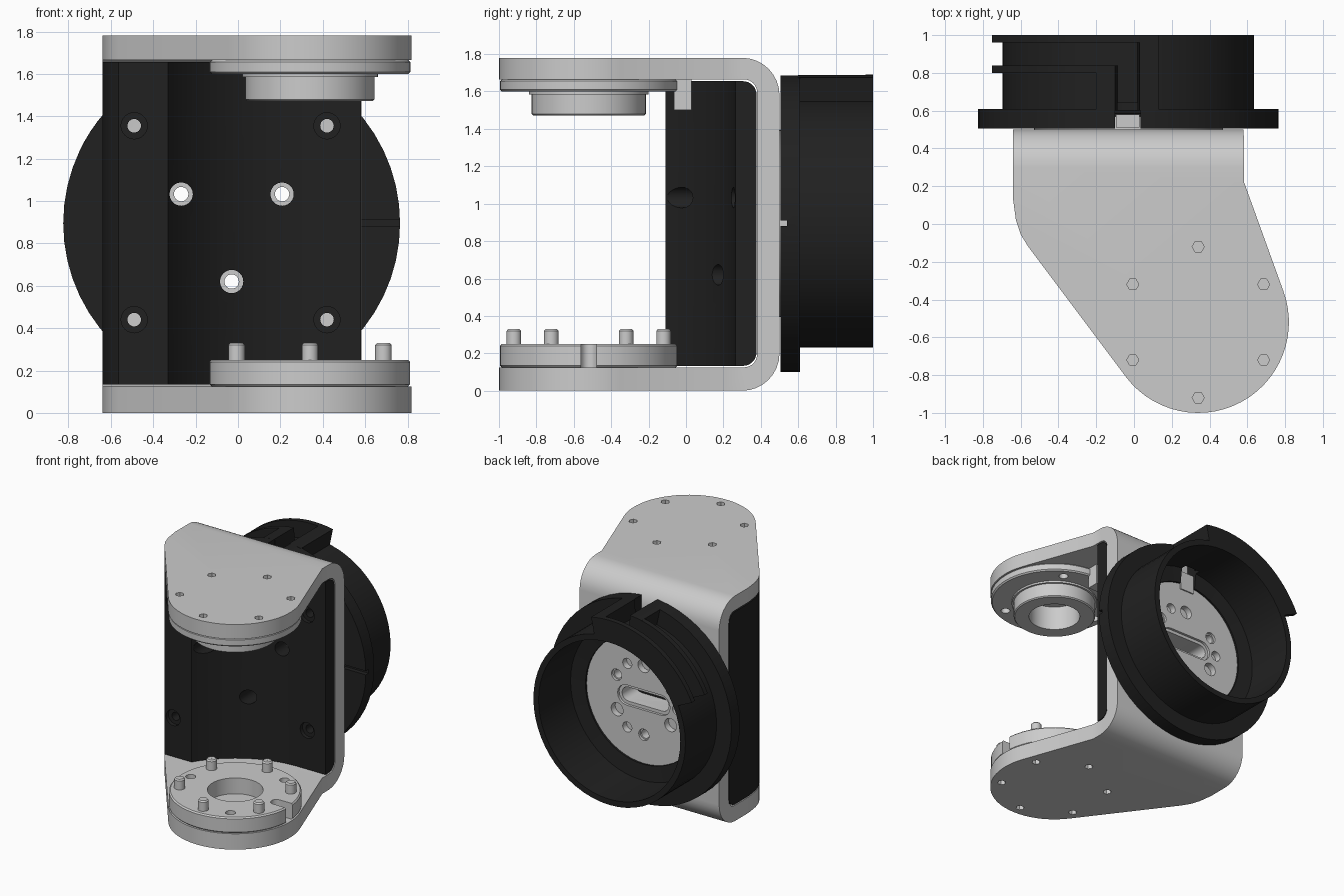
import bpy, bmesh
from math import sin, cos, radians, pi

if "Cube" in bpy.data.objects:
    bpy.data.objects.remove(bpy.data.objects["Cube"])

BLACK = bpy.data.materials.new("black")
BLACK.diffuse_color = (0.015, 0.015, 0.015, 1)
BLACK.use_nodes = True
BLACK.node_tree.nodes["Principled BSDF"].inputs["Base Color"].default_value = BLACK.diffuse_color


def arc(cx, cy, r, a0, a1, n=8):
    return [(cx + r * cos(radians(a0 + (a1 - a0) * i / n)),
             cy + r * sin(radians(a0 + (a1 - a0) * i / n))) for i in range(n + 1)]


def circle(cx, cy, r, n=24):
    return arc(cx, cy, r, 0, 360, n)[:-1]


def place(a, b, h, axis):
    return {'x': (h, a, b), 'y': (a, h, b), 'z': (a, b, h)}[axis]


def finish(name, bm, mat=None):
    bmesh.ops.recalc_face_normals(bm, faces=bm.faces)
    me = bpy.data.meshes.new(name)
    bm.to_mesh(me)
    bm.free()
    ob = bpy.data.objects.new(name, me)
    bpy.context.collection.objects.link(ob)
    if mat:
        me.materials.append(mat)
    return ob


def prism(name, pts, axis, lo, hi, mat=None):
    """Outline extruded along an axis."""
    bm = bmesh.new()
    a = [bm.verts.new(place(p, q, lo, axis)) for p, q in pts]
    b = [bm.verts.new(place(p, q, hi, axis)) for p, q in pts]
    bm.faces.new(a)
    bm.faces.new(b)
    for i in range(len(pts)):
        j = (i + 1) % len(pts)
        bm.faces.new((a[i], a[j], b[j], b[i]))
    return finish(name, bm, mat)


def lathe(name, prof, cx, cy, axis, mat=None, n=56):
    """Closed (radius, height) profile turned around an axis."""
    bm = bmesh.new()
    rings = [[bm.verts.new(place(cx + r * cos(2 * pi * k / n), cy + r * sin(2 * pi * k / n), h, axis))
              for r, h in prof] for k in range(n)]
    m = len(prof)
    for k in range(n):
        p, q = rings[k], rings[(k + 1) % n]
        for i in range(m):
            j = (i + 1) % m
            bm.faces.new((p[i], p[j], q[j], q[i]))
    return finish(name, bm, mat)


def rect(x0, y0, x1, y1):
    return [(x0, y0), (x1, y0), (x1, y1), (x0, y1)]


def boolean(ob, cutter, op='DIFFERENCE'):
    mod = ob.modifiers.new("cut", 'BOOLEAN')
    mod.operation, mod.object, mod.solver = op, cutter, 'EXACT'
    bpy.context.view_layer.objects.active = ob
    bpy.ops.object.modifier_apply(modifier=mod.name)
    bpy.data.objects.remove(cutter)


def cut(ob, pts, axis, lo, hi):
    boolean(ob, prism("cutter", pts, axis, lo, hi))


MX, MY = 0.34, -0.52      # joint axis
DX, DZ = -0.03, 0.895     # rear collar axis


def polar(cx, cy, r, deg):
    return cx + r * cos(radians(deg)), cy + r * sin(radians(deg))


PINS = [polar(MX, MY, 0.4, a) for a in range(30, 360, 60)]
HOLES = [polar(MX, MY, 0.39, a) for a in (60, 180, 300)]
THROUGH = [polar(DX, DZ, 0.275, a) for a in (30, 150, 270)]
SLOT = arc(DX + 0.15, DZ, 0.055, -90, 90) + arc(DX - 0.15, DZ, 0.055, 90, 270)

# U-shaped bracket: side profile limited by the plan outline
side = ([(-1.1, 0)] + arc(0.3, 0.2, 0.2, -90, 0) + arc(0.3, 1.58, 0.2, 0, 90)
        + [(-1.1, 1.78), (-1.1, 1.665)] + arc(0.31, 1.595, 0.07, 90, 0)
        + arc(0.31, 0.195, 0.07, 0, -90) + [(-1.1, 0.125)])
plan = ([(0.58, 0.6), (-0.64, 0.6), (-0.64, 0.13), (-0.625, 0.02), (-0.6, -0.055), (-0.56, -0.12)]
        + arc(MX, MY, 0.48, 217, 380, 28) + [(0.583, 0.22)])
bracket = prism("bracket", side, 'x', -1, 1)
boolean(bracket, prism("cutter", plan, 'z', -0.2, 2), 'INTERSECT')
for x, y in PINS:
    cut(bracket, circle(x, y, 0.032, 6), 'z', 1.73, 1.9)
    cut(bracket, circle(x, y, 0.032, 6), 'z', -0.1, 0.05)
for x, z in THROUGH:
    cut(bracket, circle(x, z, 0.034), 'y', 0.3, 0.6)
cut(bracket, SLOT, 'y', 0.3, 0.6)

# Black concave liner inside the bracket
liner_plan = ([(0.58, 0.378), (-0.64, 0.378), (-0.64, 0.13), (-0.625, 0.02), (-0.6, -0.055), (-0.565, -0.11)]
              + arc(MX, MY, 0.785, 148.5, 90, 20) + [(0.58, 0.265)])
liner = prism("liner", liner_plan, 'z', 0.133, 1.655, BLACK)
inner = ([(-0.5, 0.1)] + arc(0.305, 0.205, 0.072, -90, 0)
         + arc(0.305, 1.583, 0.072, 0, 90) + [(-0.5, 1.7)])
boolean(liner, prism("cutter", inner, 'x', -1, 1), 'INTERSECT')
for x, z in THROUGH:
    cut(liner, circle(x, z, 0.055), 'y', -0.3, 0.5)
for x, face in ((-0.49, -0.11), (0.42, 0.265)):
    for z in (0.44, 1.355):
        cut(liner, circle(x, z, 0.062), 'y', face - 0.1, face + 0.03)
        cut(liner, circle(x, z, 0.032), 'y', face - 0.1, 0.5)

# Lower joint disc with notch, pins and holes
lower = lathe("lower_disc", [(0.2, 0.125), (0.465, 0.125), (0.475, 0.135), (0.475, 0.24),
                             (0.465, 0.25), (0.2, 0.25)], MX, MY, 'z')
cut(lower, arc(0.7, MY, 0.042, 90, 270) + rect(0.9, MY - 0.042, 0.9, MY + 0.042)[1:3], 'z', 0.1, 0.3)
for x, y in HOLES:
    cut(lower, circle(x, y, 0.036), 'z', 0.15, 0.3)
for x, y in PINS:
    lathe("pin", [(0.001, 0.2), (0.039, 0.2), (0.039, 0.32), (0.03, 0.33), (0.001, 0.33)], x, y, 'z', n=20)

# Upper joint disc with stepped boss and key
upper = lathe("upper_disc", [(0.19, 1.665), (0.465, 1.665), (0.475, 1.655), (0.475, 1.61), (0.465, 1.6),
                             (0.32, 1.6), (0.32, 1.585), (0.305, 1.585), (0.305, 1.48),
                             (0.297, 1.472), (0.19, 1.472)], MX, MY, 'z')
for x, y in HOLES:
    cut(upper, circle(x, y, 0.034), 'z', 1.55, 1.64)
prism("upper_key", rect(MX - 0.05, -0.065, MX + 0.05, 0.03), 'z', 1.5, 1.665)

# Grey rear plate with bolt holes, cable slot and locating tab
plate = prism("rear_plate", circle(DX, DZ, 0.5, 56), 'y', 0.499, 0.57)
cut(plate, SLOT, 'y', 0.4, 0.7)
wide = arc(DX + 0.15, DZ, 0.08, -90, 90) + arc(DX - 0.15, DZ, 0.08, 90, 270)
cut(plate, wide, 'y', 0.55, 0.7)
for x, z in THROUGH:
    cut(plate, circle(x, z, 0.034), 'y', 0.4, 0.7)
    cut(plate, circle(x, z, 0.045), 'y', 0.55, 0.7)
for a in (60, 180, 300):
    cut(plate, circle(*polar(DX, DZ, 0.29, a), 0.04), 'y', 0.52, 0.7)
    cut(plate, circle(*polar(DX, DZ, 0.27, a + 30), 0.052), 'y', 0.52, 0.7)
prism("plate_tab", rect(-0.095, DZ + 0.45, 0.03, DZ + 0.6), 'y', 0.51, 0.58)

# Black rear collar: flange and thin tube
collar = lathe("rear_collar", [(0.5, 0.505), (0.795, 0.505), (0.795, 0.61), (0.665, 0.61), (0.665, 1.0),
                               (0.62, 1.0), (0.62, 0.6), (0.5, 0.585)], DX, DZ, 'y', BLACK)
cut(collar, rect(-0.1, 1.3, 0.035, 1.8), 'y', 0.4, 0.64)
cut(collar, rect(0.4, 0.88, 0.9, 0.91), 'y', 0.4, 0.54)


# Raised walls of the L-shaped locking channel
def sector(name, a0, a1, y0, y1):
    n = max(2, int((a1 - a0) / 4))
    prism(name, arc(DX, DZ, 0.795, a0, a1, n) + arc(DX, DZ, 0.645, a1, a0, n), 'y', y0, y1, BLACK)


sector("channel_wall_right", 78.4, 85.7, 0.6, 1.0)
sector("channel_wall_left", 95, 102.3, 0.6, 0.84)
sector("channel_rail_front", 95, 155, 0.8, 0.84)
sector("channel_rail_back", 85.7, 155, 0.96, 1.0)

bpy.ops.object.select_all(action='SELECT')
bpy.context.view_layer.objects.active = bracket
bpy.ops.object.shade_smooth_by_angle(angle=radians(30))
